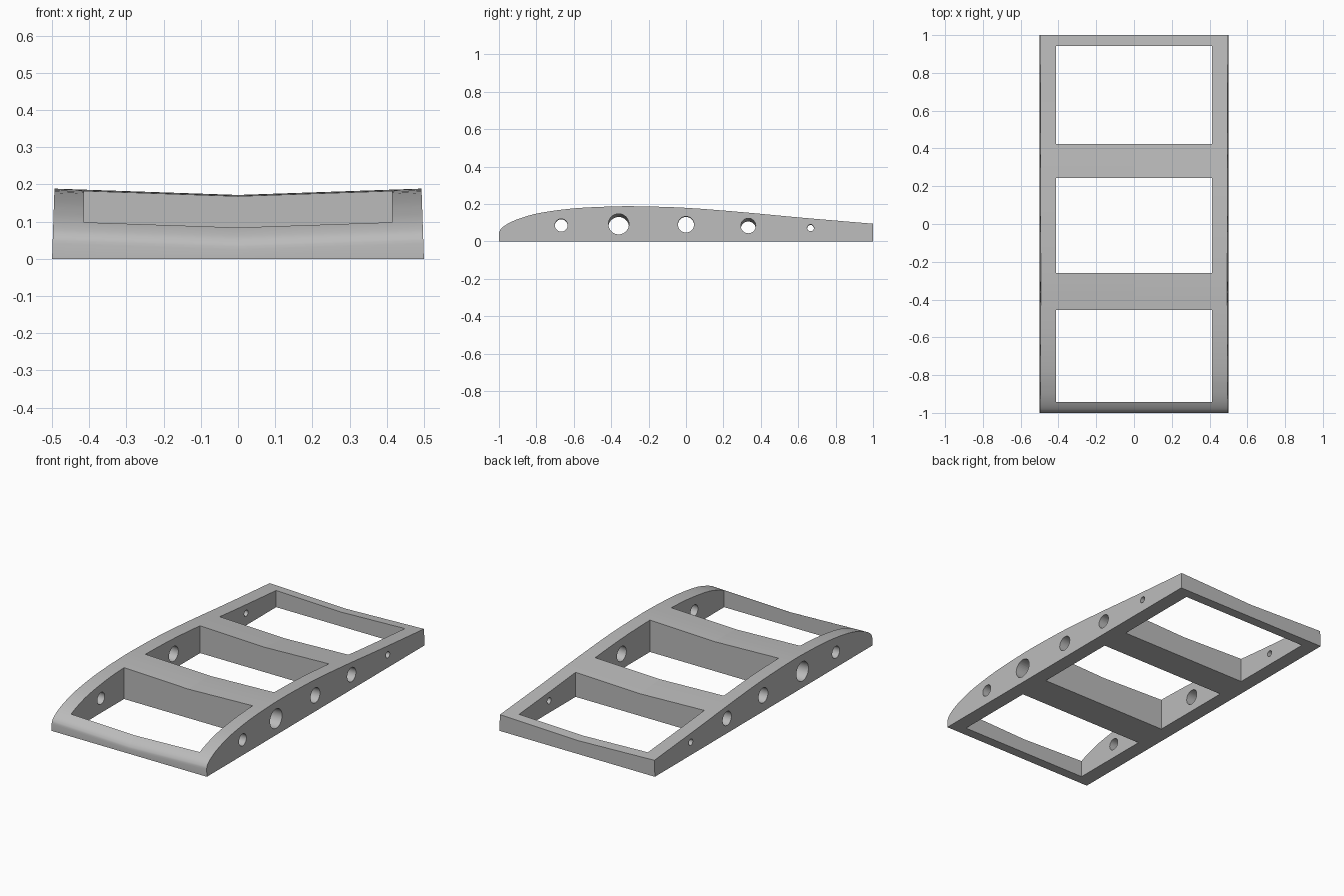
import bpy, bmesh, math
from mathutils import Vector, Matrix

if "Cube" in bpy.data.objects:
    bpy.data.objects.remove(bpy.data.objects["Cube"], do_unlink=True)

HALF = 0.5            # half span
DROP = 0.017          # how far the middle sits below the tips
SLOPE = DROP / HALF

grey = bpy.data.materials.new("plain grey")
grey.use_nodes = True
grey.diffuse_color = (0.5, 0.5, 0.5, 1)
grey.node_tree.nodes["Principled BSDF"].inputs["Base Color"].default_value = (0.5, 0.5, 0.5, 1)


def make_object(name, bm):
    bmesh.ops.recalc_face_normals(bm, faces=bm.faces)
    mesh = bpy.data.meshes.new(name)
    bm.to_mesh(mesh)
    bm.free()
    mesh.materials.append(grey)
    obj = bpy.data.objects.new(name, mesh)
    bpy.context.collection.objects.link(obj)
    return obj


def smooth_path(points, steps):
    """Catmull-Rom curve through the points."""
    p = [Vector(q) for q in points]
    p = [2 * p[0] - p[1]] + p + [2 * p[-1] - p[-2]]
    out = []
    for a, b, c, d in zip(p, p[1:], p[2:], p[3:]):
        for i in range(steps):
            t = i / steps
            out.append(0.5 * (2 * b + (c - a) * t + (2 * a - 5 * b + 4 * c - d) * t ** 2
                              + (3 * b - a - 3 * c + d) * t ** 3))
    return out + [p[-2]]


# Wing section: flat underside, rounded nose, blunt tail (y, z)
upper = smooth_path([(-1, 0.042), (-0.996, 0.057), (-0.98, 0.077), (-0.94, 0.102), (-0.88, 0.126),
                     (-0.78, 0.153), (-0.6, 0.177), (-0.4, 0.187), (-0.25, 0.188), (0, 0.18),
                     (0.3, 0.157), (0.6, 0.129), (1, 0.095)], 4)
section = [Vector((-1, 0))] + upper + [Vector((1, 0))]

# Solid wing panel, two halves meeting in a shallow V
bm = bmesh.new()
rings = []
for side in (-1, 0, 1):
    ring = []
    for y, z in section:
        height = max(0, z - (DROP if side == 0 else 0))
        ring.append(bm.verts.new((side * (HALF - SLOPE * z), y, height)))
    rings.append(ring)
for a, b in zip(rings, rings[1:]):
    for i in range(len(section)):
        j = (i + 1) % len(section)
        bm.faces.new((a[i], a[j], b[j], b[i]))
bm.faces.new(rings[0])
bm.faces.new(rings[-1])
panel = make_object("wing_frame", bm)

cutters = []

# Three bays between the ribs and spars
for front, back in ((-0.942, -0.456), (-0.26, 0.243), (0.423, 0.942)):
    bm = bmesh.new()
    bmesh.ops.create_cube(bm, size=1, matrix=Matrix.Translation((0, (front + back) / 2, 0.1))
                          @ Matrix.Diagonal((0.828, back - front, 0.6, 1)))
    cutters.append(make_object("bay_cutter", bm))

# Round holes through ribs and spars, square to each rib (y, z, radius)
for y, z, radius in ((-0.667, 0.087, 0.034), (-0.36, 0.093, 0.055), (0, 0.091, 0.043),
                     (0.333, 0.084, 0.04), (0.666, 0.073, 0.018)):
    for side in (-1, 1):
        axis = Vector((side, 0, SLOPE))
        middle = Vector((0, y, z - DROP)) + axis * 0.295
        bm = bmesh.new()
        bmesh.ops.create_cone(bm, cap_ends=True, segments=40, radius1=radius, radius2=radius, depth=0.61,
                              matrix=Matrix.Translation(middle) @ axis.to_track_quat('Z', 'Y').to_matrix().to_4x4())
        cutters.append(make_object("hole_cutter", bm))

bpy.ops.object.select_all(action='DESELECT')
panel.select_set(True)
bpy.context.view_layer.objects.active = panel
for cutter in cutters:
    cutter.hide_render = True
    mod = panel.modifiers.new("cut", 'BOOLEAN')
    mod.operation = 'DIFFERENCE'
    mod.solver = 'EXACT'
    mod.object = cutter
    bpy.ops.object.modifier_apply(modifier=mod.name)
    bpy.data.objects.remove(cutter, do_unlink=True)

# Smooth skin with crisp corners and a crisp centre fold
bpy.ops.object.shade_smooth_by_angle(angle=math.radians(25))
mesh = panel.data
for edge in mesh.edges:
    if all(abs(mesh.vertices[v].co.x) < 0.001 for v in edge.vertices):
        edge.use_edge_sharp = True
